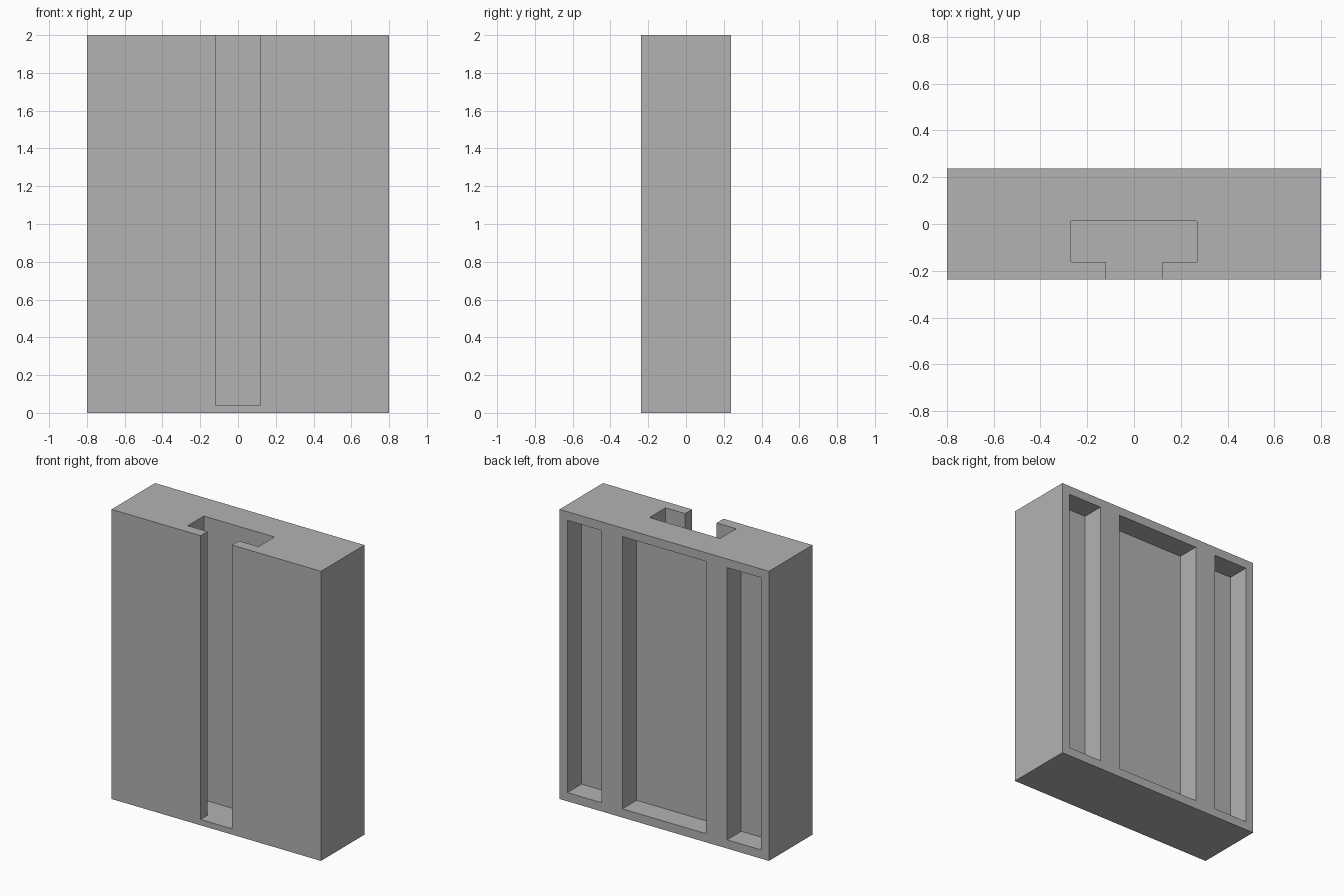
import bpy, bmesh

old = bpy.data.objects.get("Cube")
if old:
    bpy.data.objects.remove(old, do_unlink=True)

WIDTH, DEPTH, HEIGHT = 1.6, 0.475, 2.0
FRONT, BACK = -DEPTH / 2, DEPTH / 2
RIM = 0.06            # border around the back pockets
POCKET_FLOOR = 0.083  # y of the pocket floors
OVER = 0.1            # cutter overshoot past open sides

grey = bpy.data.materials.new("plain_grey")
grey.use_nodes = True
colour = (0.448, 0.448, 0.448, 1)
grey.diffuse_color = colour
grey.node_tree.nodes["Principled BSDF"].inputs["Base Color"].default_value = colour


def prism(name, outline, z0, z1):
    """Extrude an xy outline from z0 up to z1."""
    bm = bmesh.new()
    face = bm.faces.new([bm.verts.new((x, y, z0)) for x, y in outline])
    top = bmesh.ops.extrude_face_region(bm, geom=[face])["geom"]
    verts = [v for v in top if isinstance(v, bmesh.types.BMVert)]
    bmesh.ops.translate(bm, verts=verts, vec=(0, 0, z1 - z0))
    bmesh.ops.recalc_face_normals(bm, faces=bm.faces)
    mesh = bpy.data.meshes.new(name)
    bm.to_mesh(mesh)
    bm.free()
    mesh.materials.append(grey)
    obj = bpy.data.objects.new(name, mesh)
    bpy.context.collection.objects.link(obj)
    return obj


def box(name, x0, x1, y0, y1, z0, z1):
    return prism(name, [(x0, y0), (x1, y0), (x1, y1), (x0, y1)], z0, z1)


# Main block
block = box("slotted_block", -WIDTH / 2, WIDTH / 2, FRONT, BACK, 0, HEIGHT)

# T-shaped slot, open at the front and top, closed at the bottom
half = [(0.12, FRONT - OVER), (0.12, -0.162), (0.27, -0.162), (0.27, 0.013)]
outline = half + [(-x, y) for x, y in reversed(half)]
cutters = [prism("slot_cutter", outline, 0.04, HEIGHT + OVER)]

# Three recessed pockets in the back
for name, x0, x1 in (("right", -0.74, -0.48), ("middle", -0.32, 0.32), ("left", 0.48, 0.74)):
    cutters.append(box(name + "_pocket_cutter", x0, x1, POCKET_FLOOR, BACK + OVER,
                       RIM, HEIGHT - RIM))

# Carve the block, then discard the cutters
bpy.context.view_layer.objects.active = block
for cutter in cutters:
    cutter.hide_render = True
    mod = block.modifiers.new(cutter.name, "BOOLEAN")
    mod.operation = "DIFFERENCE"
    mod.solver = "EXACT"
    mod.object = cutter
    bpy.ops.object.modifier_apply(modifier=mod.name)
    bpy.data.objects.remove(cutter, do_unlink=True)
